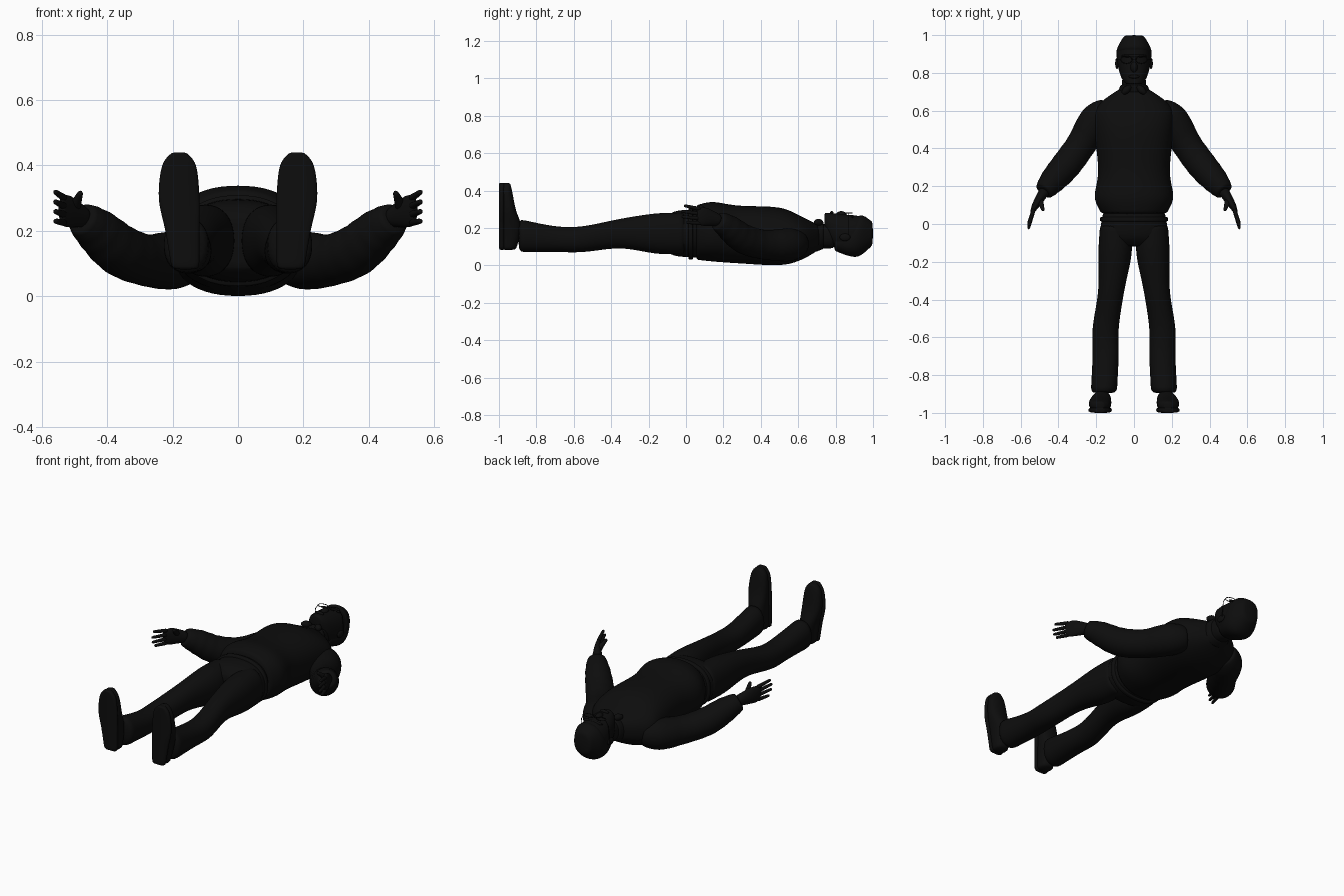
import bpy, bmesh, math
from mathutils import Vector

if "Cube" in bpy.data.objects:
    bpy.data.objects.remove(bpy.data.objects["Cube"])

colour = (.004, .004, .004, 1)
black = bpy.data.materials.new("matte black")
black.use_nodes = True
black.diffuse_color = colour
black.node_tree.nodes["Principled BSDF"].inputs["Base Color"].default_value = colour

ALONG_BODY = Vector((0, 1, 0))
UPRIGHT = Vector((0, 0, 1))


def finish(name, bm):
    """Turn a bmesh into a smooth, softly subdivided object."""
    bmesh.ops.recalc_face_normals(bm, faces=bm.faces)
    mesh = bpy.data.meshes.new(name)
    bm.to_mesh(mesh)
    bm.free()
    mesh.materials.append(black)
    mesh.shade_smooth()
    obj = bpy.data.objects.new(name, mesh)
    bpy.context.collection.objects.link(obj)
    modifier = obj.modifiers.new("soften", 'SUBSURF')
    modifier.levels = modifier.render_levels = 1


def interpolate(rows, steps=4):
    """Pass a smooth curve through all the values of the key sections."""
    result = []
    last = len(rows) - 1
    for i in range(last):
        keys = zip(rows[max(i - 1, 0)], rows[i], rows[i + 1], rows[min(i + 2, last)])
        keys = list(keys)
        for k in range(steps):
            t = k / steps
            result.append([b + t / 2 * (c - a + t * (2 * a - 5 * b + 4 * c - d
                                                     + t * (3 * (b - c) + d - a)))
                           for a, b, c, d in keys])
    result.append(list(rows[last]))
    return result


def loft(name, rows, axis=None, up=UPRIGHT, power=2, side=1, fold=0, segments=20):
    """Skin superellipse rings; each row is x, y, z, half width and half height."""
    bm = bmesh.new()
    sections = interpolate(rows)
    centres = [Vector((side * s[0], s[1], s[2])) for s in sections]
    last = len(sections) - 1
    rings = []
    for i, (centre, section) in enumerate(zip(centres, sections)):
        tangent = axis or centres[min(i + 1, last)] - centres[max(i - 1, 0)]
        across = tangent.cross(up).normalized()
        upward = across.cross(tangent).normalized()
        crease = 1 + fold * (-1) ** i * i / last
        ring = []
        for k in range(segments):
            angle = math.tau * k / segments
            u, v = (math.copysign(abs(w) ** (2 / power), w)
                    for w in (math.cos(angle), math.sin(angle)))
            offset = across * u * section[3] + upward * v * section[-1]
            ring.append(bm.verts.new(centre + offset * crease))
        rings.append(ring)
    for lower, upper in zip(rings, rings[1:]):
        for k in range(segments):
            n = (k + 1) % segments
            bm.faces.new((lower[k], lower[n], upper[n], upper[k]))
    bm.faces.new(rings[0])
    bm.faces.new(rings[last])
    finish(name, bm)


def body(name, *rows):
    """Centred loft along the body; rows are y, half width, lowest z, highest z."""
    sections = [(0, y, (low + high) / 2, width, (high - low) / 2)
                for y, width, low, high in rows]
    loft(name, sections, axis=ALONG_BODY, power=2.3, segments=28)


def ball(name, centre, radii):
    bm = bmesh.new()
    bmesh.ops.create_uvsphere(bm, u_segments=16, v_segments=10, radius=1)
    bmesh.ops.scale(bm, vec=radii, verts=bm.verts)
    bmesh.ops.translate(bm, vec=centre, verts=bm.verts)
    finish(name, bm)


def wire(name, points, cyclic=False):
    """Thin round wire for the spectacles."""
    curve = bpy.data.curves.new(name, 'CURVE')
    curve.dimensions = '3D'
    curve.bevel_depth = .002
    curve.bevel_resolution = 2
    spline = curve.splines.new('POLY')
    spline.points.add(len(points) - 1)
    for point, position in zip(spline.points, points):
        point.co = (*position, 1)
    spline.use_cyclic_u = cyclic
    curve.materials.append(black)
    bpy.context.collection.objects.link(bpy.data.objects.new(name, curve))


# Clothes on the trunk
body("jacket", (.72, .07, .09, .21), (.62, .2, .03, .26), (.5, .21, 0, .31),
     (.28, .19, .01, .32), (.14, .21, .02, .34), (.05, .17, .03, .32))
body("trouser_seat", (.08, .16, .04, .3), (-.06, .18, .05, .29), (-.12, .12, .09, .24))
body("belt", (.04, .18, .03, .31), (.01, .18, .03, .31))
body("shirt_collar", (.69, .09, .07, .22), (.74, .07, .09, .23))

# Neck, head, hair and face
body("neck", (.66, .07, .09, .21), (.8, .06, .09, .23))
body("head", (.74, .04, .2, .28), (.78, .07, .11, .28), (.87, .09, .06, .27),
     (.95, .08, .07, .26), (.99, .05, .11, .23))
body("hair", (.79, .06, .08, .17), (.87, .09, .05, .2), (.93, .09, .05, .27),
     (1, .05, .11, .23))
ball("nose", (0, .83, .27), (.02, .03, .02))
ball("mouth", (0, .78, .28), (.03, .01, .01))
ball("brow", (0, .89, .26), (.07, .01, .01))
wire("spectacle_bridge", [(-.01, .87, .28), (.01, .87, .28)])

for side, label in ((1, "left_"), (-1, "right_")):
    # Ear and spectacles
    ball(label + "ear", (side * .09, .85, .15), (.01, .03, .02))
    angles = [math.tau * k / 20 for k in range(20)]
    wire(label + "spectacle_rim",
         [(side * (.04 + .03 * math.cos(a)), .87 + .02 * math.sin(a), .28) for a in angles],
         cyclic=True)
    wire(label + "spectacle_arm",
         [(side * .07, .87, .28), (side * .09, .87, .25), (side * .1, .87, .15)])

    # Collar flap
    loft(label + "collar_flap", [(.02, .73, .22, .01), (.04, .71, .23, .02, .01)[:4],
                                 (.06, .69, .23, .01)], side=side)

    # Sleeve, creased towards the cuff
    loft(label + "sleeve", [(.13, .6, .12, .07), (.2, .55, .11, .09), (.28, .42, .11, .08),
                            (.36, .31, .14, .08), (.43, .23, .2, .07), (.48, .17, .24, .05)],
         side=side, fold=.05)

    # Hand with spread fingers
    loft(label + "palm", [(.47, .18, .24, .03, .03), (.52, .1, .26, .02, .05),
                          (.54, .06, .26, .01, .04)], side=side)
    for i, finger in enumerate(("index", "middle", "ring", "little")):
        root = .3 - .025 * i
        tip = .01 * (i - 1.3) ** 2 - .03
        loft(label + finger + "_finger",
             [(.53, .08, root, .012), (.56, tip, root + .02 - .005 * i, .008)],
             side=side, segments=10)
    loft(label + "thumb", [(.5, .13, .27, .02), (.48, .07, .32, .008)], side=side, segments=10)

    # Trouser leg
    loft(label + "trouser_leg",
         [(.1, 0, .17, .08, .11), (.1, -.15, .17, .09, .11), (.12, -.35, .17, .07, .08),
          (.15, -.55, .14, .07, .07), (.15, -.7, .14, .07, .07), (.16, -.9, .16, .07, .09)],
         axis=-ALONG_BODY, side=side, power=2.2)

    # Shoe and its flat sole, toes pointing up
    shoe = [(.16, -.95, .08, .04, .04), (.17, -.94, .2, .05, .06), (.18, -.95, .3, .06, .04),
            (.18, -.96, .4, .05, .03), (.18, -.96, .44, .02, .02)]
    loft(label + "shoe", shoe, axis=UPRIGHT, up=ALONG_BODY, side=side, power=2.3)
    sole = [(x, -.985, z, width * 1.05, .015) for x, y, z, width, depth in shoe]
    loft(label + "sole", sole, axis=UPRIGHT, up=ALONG_BODY, side=side, power=3)
